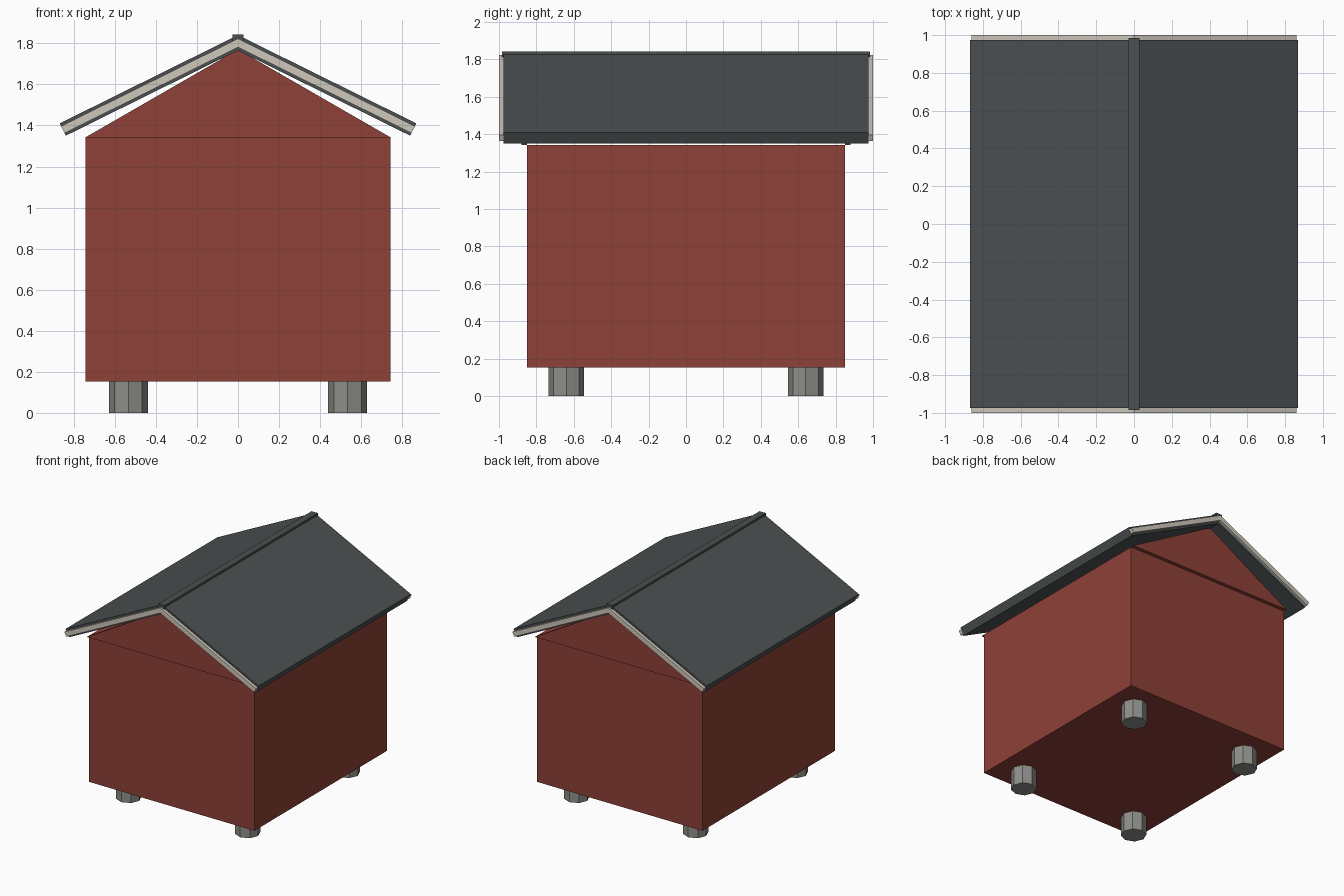
import bpy, bmesh, math
from mathutils import Matrix

if "Cube" in bpy.data.objects:
    bpy.data.objects.remove(bpy.data.objects["Cube"])


def material(name, rgb):
    m = bpy.data.materials.new(name)
    m.diffuse_color = (*rgb, 1)
    m.use_nodes = True
    m.node_tree.nodes["Principled BSDF"].inputs["Base Color"].default_value = m.diffuse_color
    return m


RED = material("red_paint", (0.27, 0.052, 0.038))
SLATE = material("slate", (0.07, 0.08, 0.082))
TRIM = material("cream_trim", (0.62, 0.58, 0.50))
STONE = material("stone", (0.27, 0.275, 0.25))


def finish(name, bm, mat):
    bmesh.ops.recalc_face_normals(bm, faces=bm.faces)
    me = bpy.data.meshes.new(name)
    bm.to_mesh(me)
    bm.free()
    me.materials.append(mat)
    ob = bpy.data.objects.new(name, me)
    bpy.context.collection.objects.link(ob)
    return ob


def prism(name, profile, y0, y1, mat):
    """Extrude an (x, z) profile along y."""
    bm = bmesh.new()
    face = bm.faces.new([bm.verts.new((x, y0, z)) for x, z in profile])
    ext = bmesh.ops.extrude_face_region(bm, geom=[face])["geom"]
    bmesh.ops.translate(bm, vec=(0, y1 - y0, 0),
                        verts=[v for v in ext if isinstance(v, bmesh.types.BMVert)])
    return finish(name, bm, mat)


# Roof pitch and the outer top corner of the eave
PITCH = math.atan(0.495)
EAVE_X, RIDGE_Z = 0.868, 1.84


def slope(side, d0, d1):
    """One roof side between depths d0 and d1 below the roof surface."""
    def edge(d):
        x = EAVE_X - d * math.sin(PITCH)
        ridge = RIDGE_Z - d / math.cos(PITCH)
        return (0, ridge), (side * x, ridge - x * math.tan(PITCH))
    (a, b), (c, d) = edge(d0), edge(d1)
    return [a, b, d, c]


# Walls
W, WALL_TOP = 0.743, 1.342
prism("walls", [(-W, 0.153), (W, 0.153), (W, WALL_TOP), (-W, WALL_TOP)], -0.85, 0.85, RED)

# Gable panels, roof slabs and barge boards
for end, s in (("front", -1), ("back", 1)):
    prism(end + "_gable", [(-W, WALL_TOP), (W, WALL_TOP), (0, 1.77)], s * 0.85, s * 0.88, RED)
for hand, side in (("left", -1), ("right", 1)):
    prism(hand + "_roof", slope(side, 0, 0.067), -0.975, 0.975, SLATE)
    for end, s in (("front", -1), ("back", 1)):
        prism(f"{end}_{hand}_barge_board", slope(side, 0.015, 0.053), s * 0.965, s, TRIM)

# Ridge cap
prism("ridge_cap", [(-0.028, 1.812), (0.028, 1.812), (0.028, 1.843), (-0.028, 1.843)],
      -0.985, 0.985, SLATE)

# Octagonal foundation piers
for end, y in (("front", -0.64), ("back", 0.64)):
    for hand, x in (("left", -0.534), ("right", 0.534)):
        bm = bmesh.new()
        bmesh.ops.create_cone(bm, cap_ends=True, segments=8, radius1=0.095, radius2=0.095,
                              depth=0.153, matrix=Matrix.Translation((x, y, 0.0765)))
        finish(f"{end}_{hand}_pier", bm, STONE)
